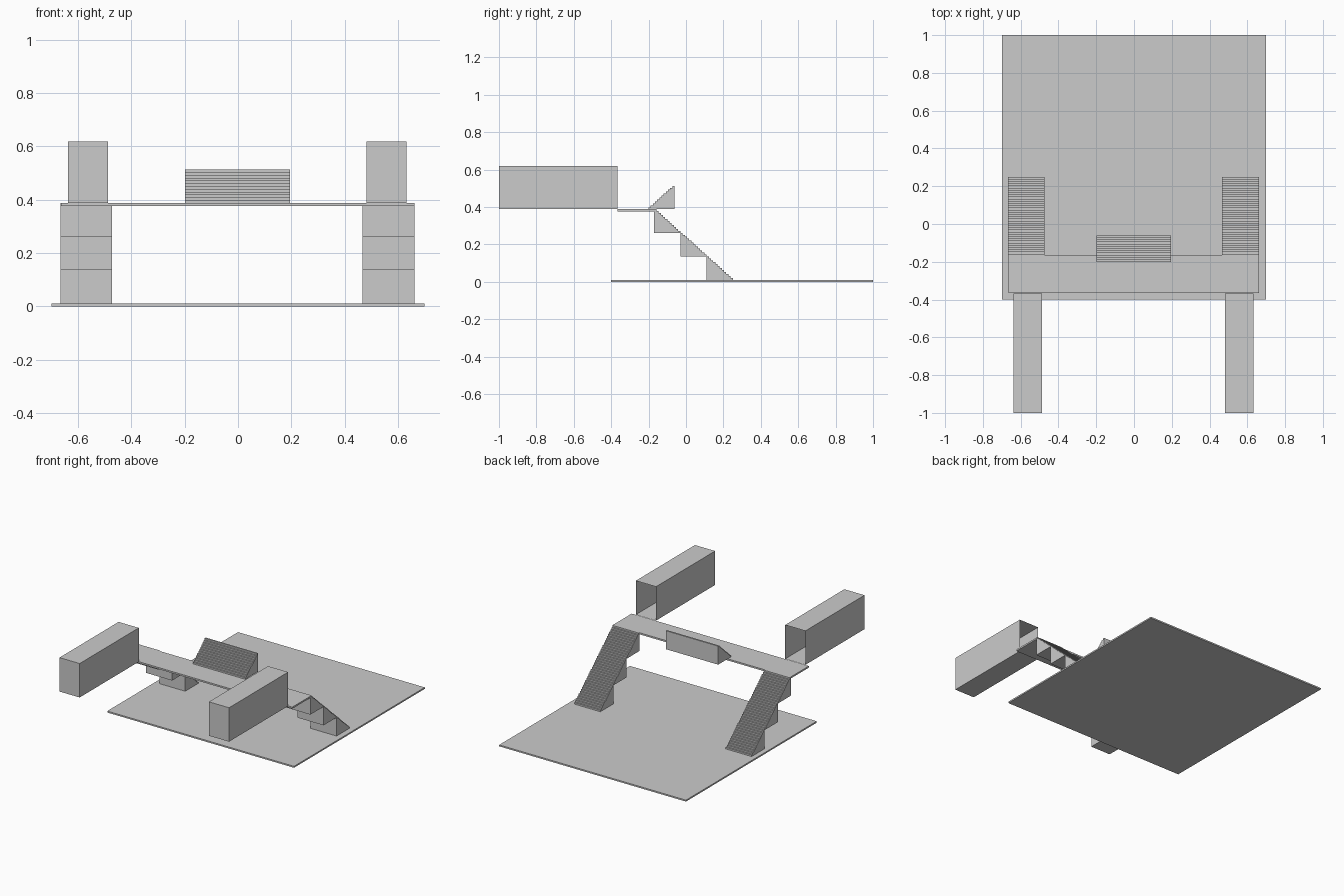
import bpy

if "Cube" in bpy.data.objects:
    bpy.data.objects.remove(bpy.data.objects["Cube"])


def mesh_object(name, verts, faces):
    mesh = bpy.data.meshes.new(name)
    mesh.from_pydata(verts, [], faces)
    mesh.update()
    obj = bpy.data.objects.new(name, mesh)
    bpy.context.collection.objects.link(obj)
    return obj


def box(name, x0, x1, y0, y1, z0, z1, open_back=False):
    verts = [(x, y, z) for z in (z0, z1) for x, y in ((x0, y0), (x1, y0), (x1, y1), (x0, y1))]
    faces = [(3, 2, 1, 0), (4, 5, 6, 7), (0, 1, 5, 4), (1, 2, 6, 5), (3, 0, 4, 7)]
    if not open_back:
        faces.append((2, 3, 7, 6))
    return mesh_object(name, verts, faces)


def stairs(name, x0, x1, y_tall, y_low, z0, z1, steps=12):
    """Solid stepped wedge, tall upright side at y_tall, falling towards y_low."""
    run, rise = (y_low - y_tall) / steps, (z1 - z0) / steps
    profile = [(y_tall, z0)]
    for i in range(steps):
        z = z1 - i * rise
        profile += [(y_tall + i * run, z), (y_tall + (i + 1) * run, z)]
    profile.append((y_low, z0))
    n = len(profile)
    verts = [(x, y, z) for x in (x0, x1) for y, z in profile]
    faces = [tuple(range(n)), tuple(range(2 * n - 1, n - 1, -1))]
    for i in range(n):
        j = (i + 1) % n
        faces.append((j, i, n + i, n + j))
    if y_low < y_tall:
        faces = [f[::-1] for f in faces]
    # keep normals outward
    faces = [f[::-1] for f in faces]
    return mesh_object(name, verts, faces)


# ground slab and raised walkway
box("ground_slab", -0.70, 0.70, -0.40, 1.0, 0.0, 0.01)
box("walkway", -0.665, 0.663, -0.365, -0.165, 0.377, 0.388)

# small stair rising from the middle of the walkway
stairs("middle_stair", -0.198, 0.195, -0.062, -0.20, 0.388, 0.513)

for side, sx0, sx1, tx0, tx1 in (("left", -0.667, -0.473, -0.638, -0.487),
                                 ("right", 0.467, 0.662, 0.482, 0.633)):
    # three stacked flights down to the ground
    for i in range(3):
        y, z = -0.17 + 0.14 * i, 0.388 - 0.126 * (i + 1)
        stairs(f"{side}_flight_{i + 1}", sx0, sx1, y, y + 0.14, z, z + 0.126)
    # hollow corridor, open towards the walkway
    box(f"{side}_corridor", tx0, tx1, -1.0, -0.367, 0.388, 0.618, open_back=True)
